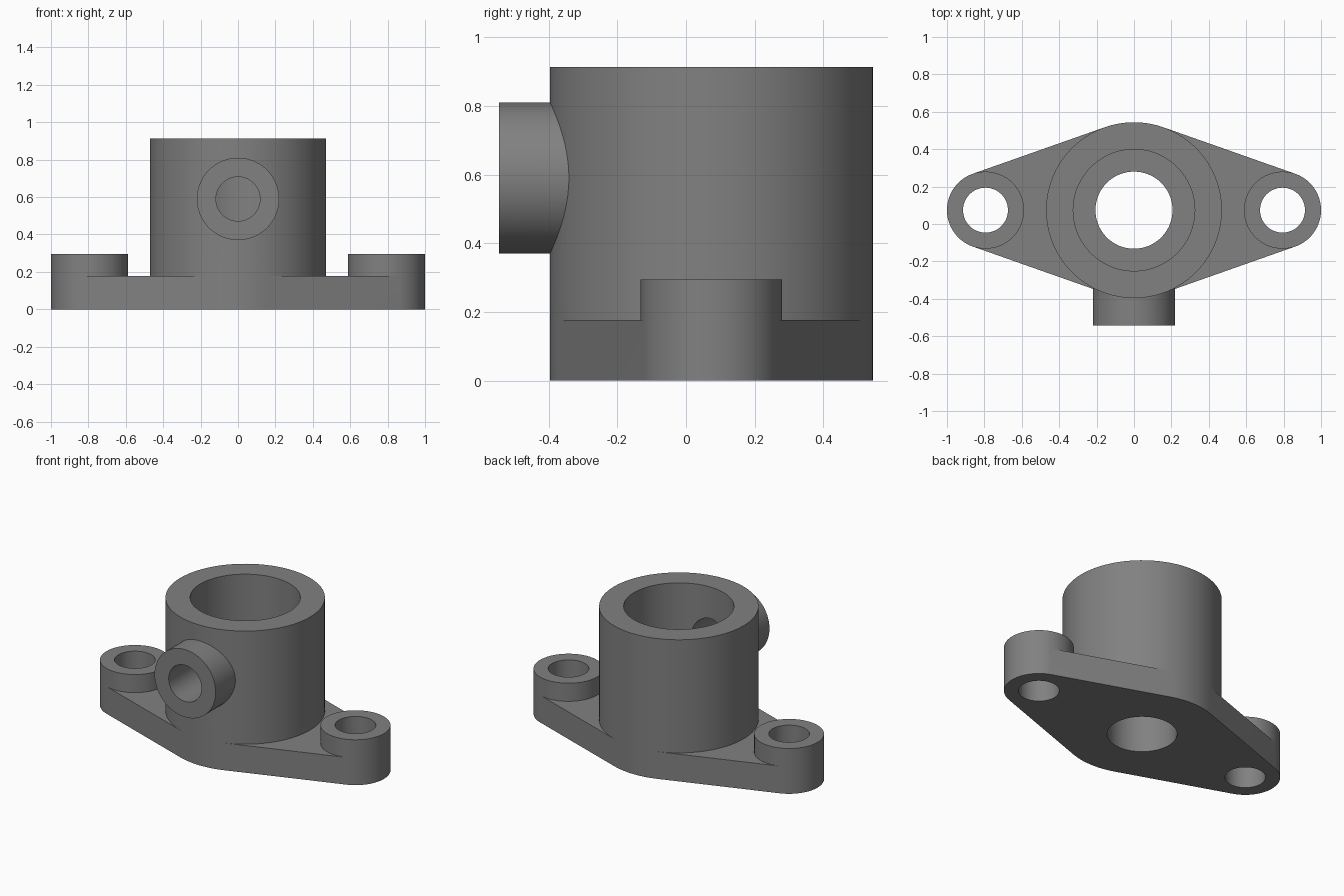
import bpy, bmesh, math
from mathutils import Matrix, Vector
from mathutils.geometry import convex_hull_2d

if "Cube" in bpy.data.objects:
    bpy.data.objects.remove(bpy.data.objects["Cube"])

SEG = 96
CY = 0.074            # y of the main axis
LUG_X = 0.794         # bolt boss offset
R_BODY, R_LUG = 0.47, 0.206
FLANGE_H, LUG_H, BODY_H = 0.177, 0.295, 0.913
PORT_Z = 0.59


def circle(x, y, r):
    return [Vector((x + r * math.cos(2 * math.pi * i / SEG),
                    y + r * math.sin(2 * math.pi * i / SEG))) for i in range(SEG)]


def prism(name, outline, z0, z1, matrix=Matrix()):
    """Extrude a closed 2D outline from z0 to z1."""
    bm = bmesh.new()
    face = bm.faces.new([bm.verts.new((p.x, p.y, z0)) for p in outline])
    ext = bmesh.ops.extrude_face_region(bm, geom=[face])
    verts = [v for v in ext["geom"] if isinstance(v, bmesh.types.BMVert)]
    bmesh.ops.translate(bm, verts=verts, vec=(0, 0, z1 - z0))
    bm.transform(matrix)
    bmesh.ops.recalc_face_normals(bm, faces=bm.faces)
    mesh = bpy.data.meshes.new(name)
    bm.to_mesh(mesh)
    bm.free()
    obj = bpy.data.objects.new(name, mesh)
    bpy.context.collection.objects.link(obj)
    return obj


def combine(base, tool, operation):
    """Apply a boolean and discard the tool object."""
    mod = base.modifiers.new(operation.lower(), 'BOOLEAN')
    mod.operation, mod.object, mod.solver = operation, tool, 'EXACT'
    bpy.context.view_layer.objects.active = base
    bpy.ops.object.modifier_apply(modifier=mod.name)
    bpy.data.objects.remove(tool)


# Flange: tangent outline around the body and both bolt bosses
points = circle(0, CY, R_BODY) + circle(LUG_X, CY, R_LUG) + circle(-LUG_X, CY, R_LUG)
outline = [points[i] for i in convex_hull_2d(points)]
housing = prism("flanged_housing", outline, 0, FLANGE_H)

# Side port axis: local z points towards the front
port_axis = Matrix.Translation((0, CY, PORT_Z)) @ Matrix.Rotation(math.pi / 2, 4, 'X')

# Solid parts: body, bolt bosses, side port
combine(housing, prism("body", circle(0, CY, R_BODY), FLANGE_H, BODY_H), 'UNION')
for side in (-1, 1):
    combine(housing, prism("bolt_boss", circle(side * LUG_X, CY, R_LUG), FLANGE_H, LUG_H), 'UNION')
combine(housing, prism("side_port", circle(0, 0, 0.22), 0.1, CY + 0.544, port_axis), 'UNION')

# Holes: stepped main bore, port bore, bolt holes
combine(housing, prism("main_bore", circle(0, CY, 0.325), 0.3, 1.1), 'DIFFERENCE')
combine(housing, prism("lower_bore", circle(0, CY, 0.206), -0.1, 0.5), 'DIFFERENCE')
combine(housing, prism("port_bore", circle(0, 0, 0.118), 0.0, 0.8, port_axis), 'DIFFERENCE')
for side in (-1, 1):
    combine(housing, prism("bolt_hole", circle(side * LUG_X, CY, 0.12), -0.1, 0.5), 'DIFFERENCE')

# Dark grey cast metal
metal = bpy.data.materials.new("dark_grey_metal")
metal.diffuse_color = (0.22, 0.22, 0.22, 1)
metal.use_nodes = True
metal.node_tree.nodes["Principled BSDF"].inputs["Base Color"].default_value = metal.diffuse_color
housing.data.materials.clear()
housing.data.materials.append(metal)
housing.data.polygons.foreach_set("material_index", [0] * len(housing.data.polygons))

# Smooth curved walls, sharp rims
bpy.ops.object.select_all(action='DESELECT')
housing.select_set(True)
bpy.context.view_layer.objects.active = housing
bpy.ops.object.shade_smooth_by_angle(angle=math.radians(30))
